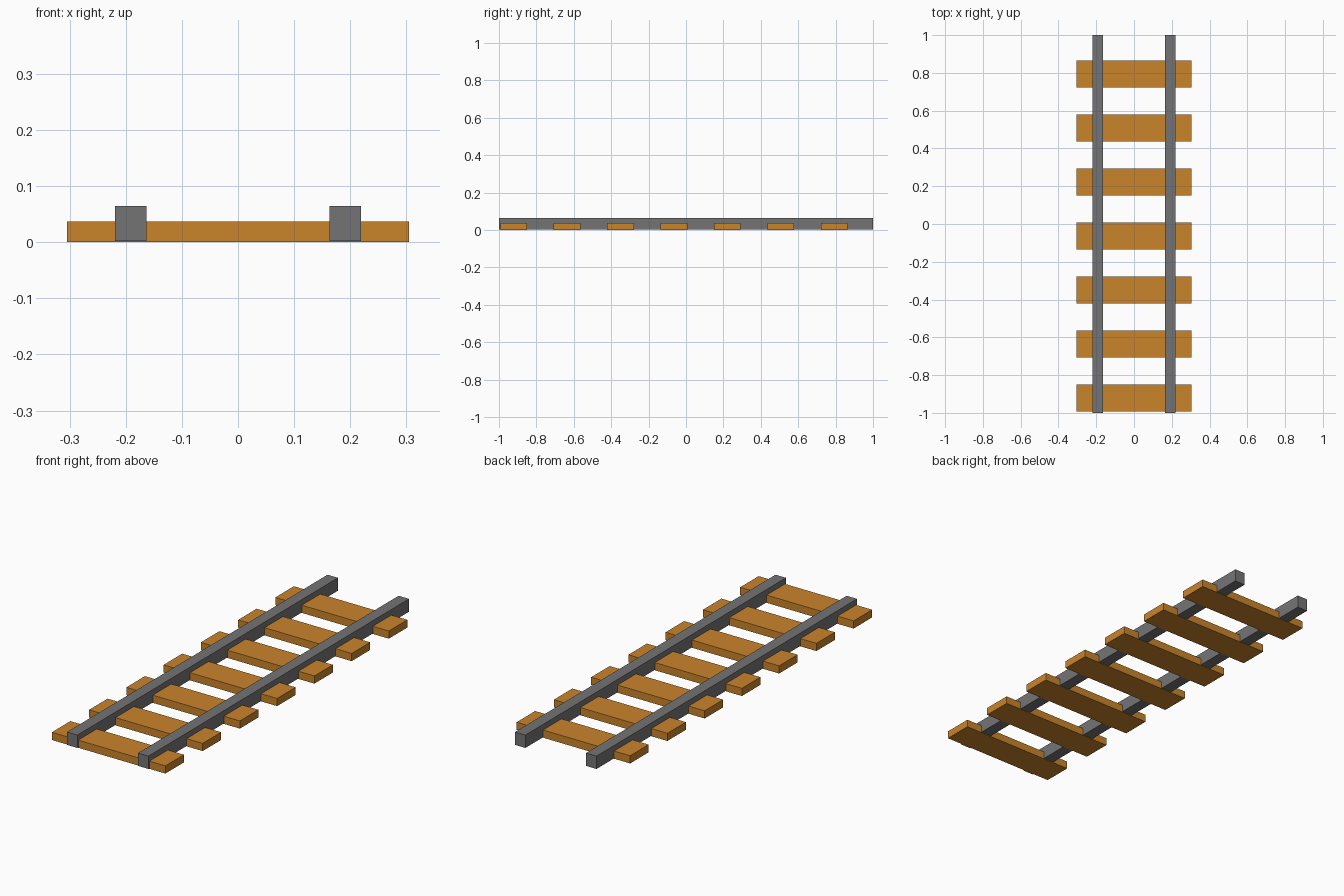
import bpy

if "Cube" in bpy.data.objects:
    bpy.data.objects.remove(bpy.data.objects["Cube"])


def make_material(name, color):
    mat = bpy.data.materials.new(name)
    mat.diffuse_color = (*color, 1.0)
    mat.use_nodes = True
    mat.node_tree.nodes["Principled BSDF"].inputs["Base Color"].default_value = mat.diffuse_color
    return mat


def box(name, center, size, mat):
    bpy.ops.mesh.primitive_cube_add(size=1, location=center)
    obj = bpy.context.object
    obj.name = name
    obj.scale = size
    bpy.ops.object.transform_apply(location=False, rotation=False, scale=True)
    obj.data.materials.append(mat)
    return obj


wood = make_material("orange wood", (0.59, 0.23, 0.024))
steel = make_material("grey steel", (0.175, 0.175, 0.175))

# Seven evenly spaced sleepers, the first almost flush with the front rail ends
TIES, FIRST_Y, PITCH = 7, -0.922, 0.2859
for i in range(TIES):
    box(f"sleeper_{i + 1}", (0, FIRST_Y + i * PITCH, 0.0187),
        (0.61, 0.142, 0.0374), wood)

# Two long rails sunk through the sleepers, just clear of their undersides
RAIL_BOTTOM, RAIL_TOP = 0.002, 0.0645
for side, label in ((-1, "left"), (1, "right")):
    box(f"{label}_rail", (side * 0.191, 0, (RAIL_BOTTOM + RAIL_TOP) / 2),
        (0.056, 2.0, RAIL_TOP - RAIL_BOTTOM), steel)
